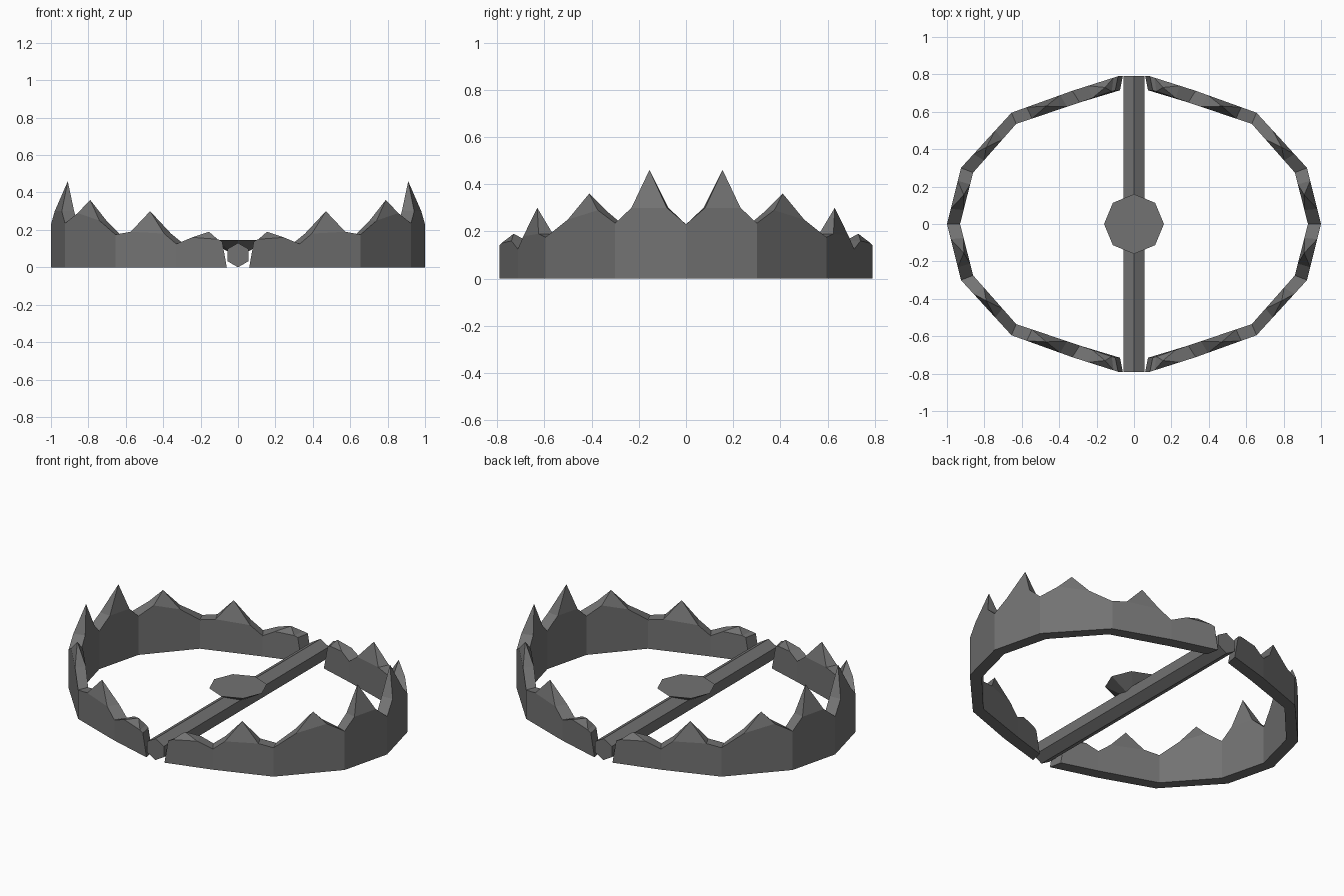
import bpy, bmesh, math
from mathutils import Vector, Matrix

if "Cube" in bpy.data.objects:
    bpy.data.objects.remove(bpy.data.objects["Cube"])

# Dark iron
iron = bpy.data.materials.new("dark_iron")
iron.diffuse_color = (.17, .17, .17, 1)
iron.use_nodes = True
iron.node_tree.nodes["Principled BSDF"].inputs["Base Color"].default_value = iron.diffuse_color


def finish(bm, name):
    bmesh.ops.remove_doubles(bm, verts=bm.verts, dist=0.0005)
    bmesh.ops.recalc_face_normals(bm, faces=bm.faces)
    me = bpy.data.meshes.new(name)
    bm.to_mesh(me)
    bm.free()
    me.materials.append(iron)
    ob = bpy.data.objects.new(name, me)
    bpy.context.collection.objects.link(ob)
    return ob


# Valleys along a quarter of the ring: outer x, y, inner x, y, top height
VALLEYS = [(1.0, 0, .93, 0, .23), (.925, .30, .86, .275, .235),
           (.655, .595, .63, .535, .175), (.33, .712, .29, .65, .125),
           (.085, .79, .10, .715, .14)]
# Teeth between them: apex x, y, z, shoulder fractions, shoulder heights
TEETH = [(.91, .155, .46, .27, .77, .30, .30), (.79, .41, .36, .25, .68, .29, .25),
         (.47, .63, .30, .25, .80, .19, .18), (.155, .73, .19, .35, .90, .16, .15)]


def jaw(name, side):
    bm = bmesh.new()

    def station(x0, y0, x1, y1, z):
        return Vector((x0, y0, z)), Vector((x1, y1, z))

    def floor(p):
        # the free end leans inward towards the hinge at its foot
        x = p.x - .025 if p.x < .11 else p.x
        return Vector((x, p.y, 0))

    for m in (1, -1):
        flip = Vector((side, m, 1))

        def face(*pts):
            bm.faces.new([bm.verts.new(p * flip) for p in pts])

        for i, (ax, ay, az, t0, t1, z0, z1) in enumerate(TEETH):
            a, b = station(*VALLEYS[i]), station(*VALLEYS[i + 1])
            s = [p.lerp(q, t0) for p, q in zip(a, b)]
            e = [p.lerp(q, t1) for p, q in zip(a, b)]
            for p in s:
                p.z = z0
            for p in e:
                p.z = z1
            apex = Vector((ax, ay, az))
            # outer and inner walls
            for k in (0, 1):
                face(floor(a[k]), floor(b[k]), b[k], e[k], s[k], a[k])
                face(s[k], e[k], apex)
            # sloped gum and pointed tooth
            face(a[0], s[0], s[1], a[1])
            face(e[0], b[0], b[1], e[1])
            face(s[0], s[1], apex)
            face(e[0], e[1], apex)
            # underside
            face(floor(a[0]), floor(a[1]), floor(b[1]), floor(b[0]))
        # end cap beside the bar
        face(b[0], b[1], floor(b[1]), floor(b[0]))
    return finish(bm, name)


jaw("right_jaw", 1)
jaw("left_jaw", -1)

# Hexagonal centre bar
bm = bmesh.new()
bmesh.ops.create_cone(bm, cap_ends=True, segments=6, radius1=.065, radius2=.065, depth=1.58,
                      matrix=Matrix.Translation((0, 0, .065)) @ Matrix.Rotation(math.pi / 2, 4, 'X'))
finish(bm, "centre_bar")

# Octagonal pressure plate, tapering down into the bar
bm = bmesh.new()
bmesh.ops.create_cone(bm, cap_ends=True, segments=8, radius1=.03, radius2=.16, depth=.075,
                      matrix=Matrix.Translation((0, 0, .1075)))
finish(bm, "pressure_plate")
